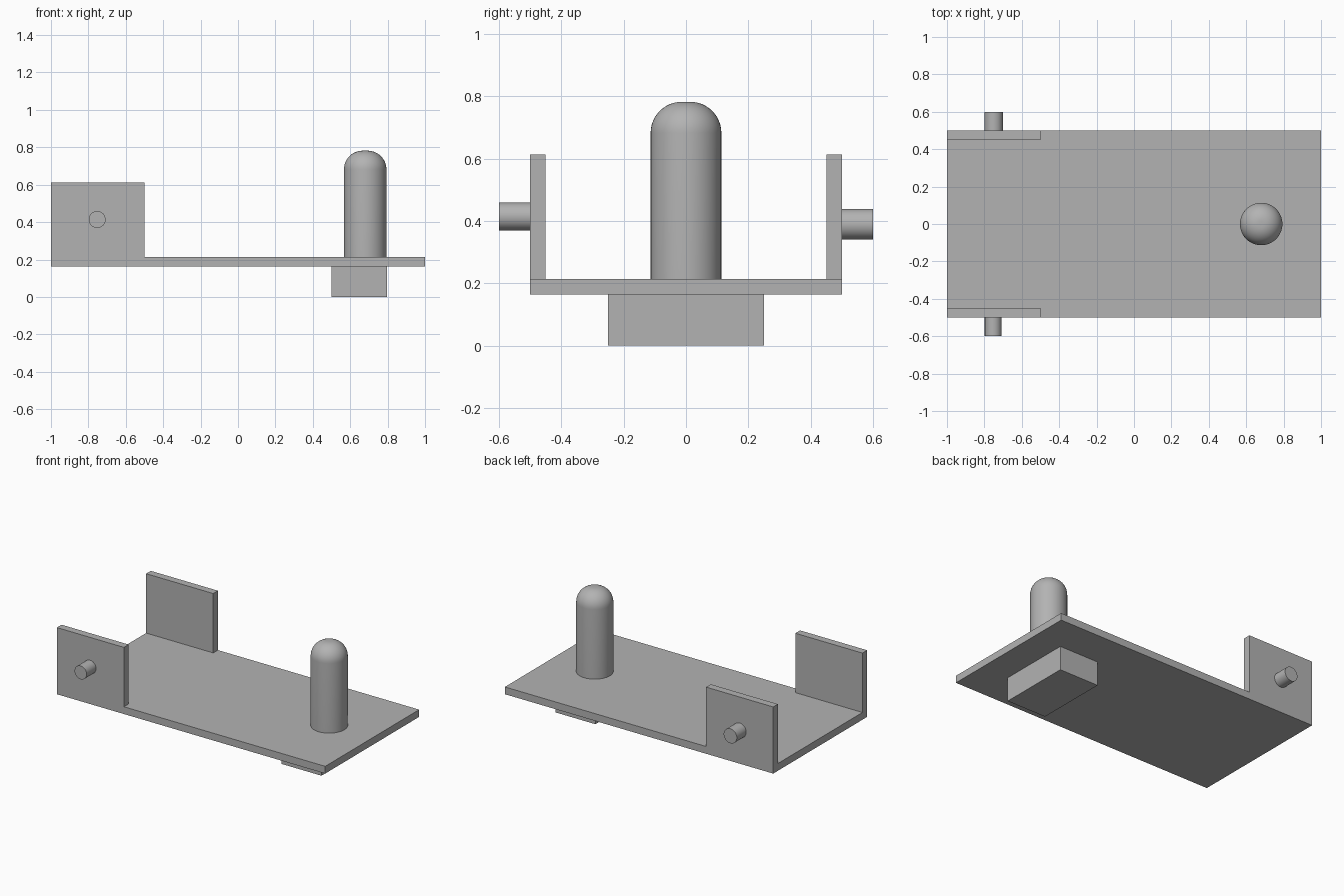
import bpy
import bmesh
import math
from mathutils import Matrix, Vector

if "Cube" in bpy.data.objects:
    bpy.data.objects.remove(bpy.data.objects["Cube"])

GREY = (0.45, 0.45, 0.45, 1)
grey = bpy.data.materials.new("plain grey")
grey.use_nodes = True
grey.diffuse_color = GREY
grey.node_tree.nodes["Principled BSDF"].inputs["Base Color"].default_value = GREY

PLATE_LOW, PLATE_TOP, WALL_TOP = 0.164, 0.213, 0.613


def finish(name, bm, smooth=False):
    bmesh.ops.recalc_face_normals(bm, faces=bm.faces[:])
    mesh = bpy.data.meshes.new(name)
    bm.to_mesh(mesh)
    bm.free()
    mesh.materials.append(grey)
    obj = bpy.data.objects.new(name, mesh)
    bpy.context.collection.objects.link(obj)
    if smooth:
        bpy.ops.object.select_all(action='DESELECT')
        obj.select_set(True)
        bpy.context.view_layer.objects.active = obj
        bpy.ops.object.shade_smooth_by_angle(angle=math.radians(35))
    return obj


def box(low, high):
    low, high = Vector(low), Vector(high)
    bm = bmesh.new()
    bmesh.ops.create_cube(bm, size=1, matrix=Matrix.Translation((low + high) / 2)
                          @ Matrix.Diagonal((*(high - low), 1)))
    return bm


# Base plate with two upright side walls raised from its top corners
bm = box((-1, -0.5, PLATE_LOW), (1, 0.5, PLATE_TOP))
for point, normal in (((-0.5, 0, 0), (1, 0, 0)),
                      ((0, -0.45, 0), (0, 1, 0)),
                      ((0, 0.45, 0), (0, 1, 0))):
    bmesh.ops.bisect_plane(bm, geom=bm.verts[:] + bm.edges[:] + bm.faces[:],
                           plane_co=point, plane_no=normal)
corners = []
for face in bm.faces:
    c = face.calc_center_median()
    if c.z > PLATE_TOP - 0.001 and c.x < -0.5 and abs(c.y) > 0.45:
        corners.append(face)
raised = bmesh.ops.extrude_face_region(bm, geom=corners)["geom"]
bmesh.ops.delete(bm, geom=corners, context='FACES')
bmesh.ops.translate(bm, vec=(0, 0, WALL_TOP - PLATE_TOP),
                    verts=[v for v in raised if isinstance(v, bmesh.types.BMVert)])
bmesh.ops.dissolve_limit(bm, angle_limit=0.01, verts=bm.verts[:], edges=bm.edges[:])
finish("base_plate_with_side_walls", bm)

# Block under the plate
finish("lower_block", box((0.5, -0.25, 0), (0.797, 0.25, PLATE_LOW)))

# Round-topped post, spun from its half profile
RADIUS, FILLET, TOP = 0.1135, 0.1, 0.782
bm = bmesh.new()
profile = [(0, PLATE_TOP), (RADIUS, PLATE_TOP)]
for i in range(13):
    a = math.pi / 2 * i / 12
    profile.append((RADIUS - FILLET + FILLET * math.cos(a),
                    TOP - FILLET + FILLET * math.sin(a)))
profile.append((0, TOP))
verts = [bm.verts.new((0.68 + r, 0, z)) for r, z in profile]
edges = [bm.edges.new(pair) for pair in zip(verts, verts[1:])]
bmesh.ops.spin(bm, geom=verts + edges, cent=(0.68, 0, 0), axis=(0, 0, 1),
               angle=math.tau, steps=48, use_duplicate=False)
bmesh.ops.remove_doubles(bm, verts=bm.verts[:], dist=0.0001)
finish("round_topped_post", bm, smooth=True)

# Short pegs on the outside of each wall
for name, side, x, z, radius in (("right_peg", -1, -0.753, 0.414, 0.045),
                                 ("left_peg", 1, -0.75, 0.389, 0.049)):
    bm = bmesh.new()
    place = Matrix.Translation((x, side * 0.55, z)) @ Matrix.Rotation(math.pi / 2, 4, 'X')
    bmesh.ops.create_cone(bm, cap_ends=True, segments=40, radius1=radius,
                          radius2=radius, depth=0.1, matrix=place)
    finish(name, bm, smooth=True)
